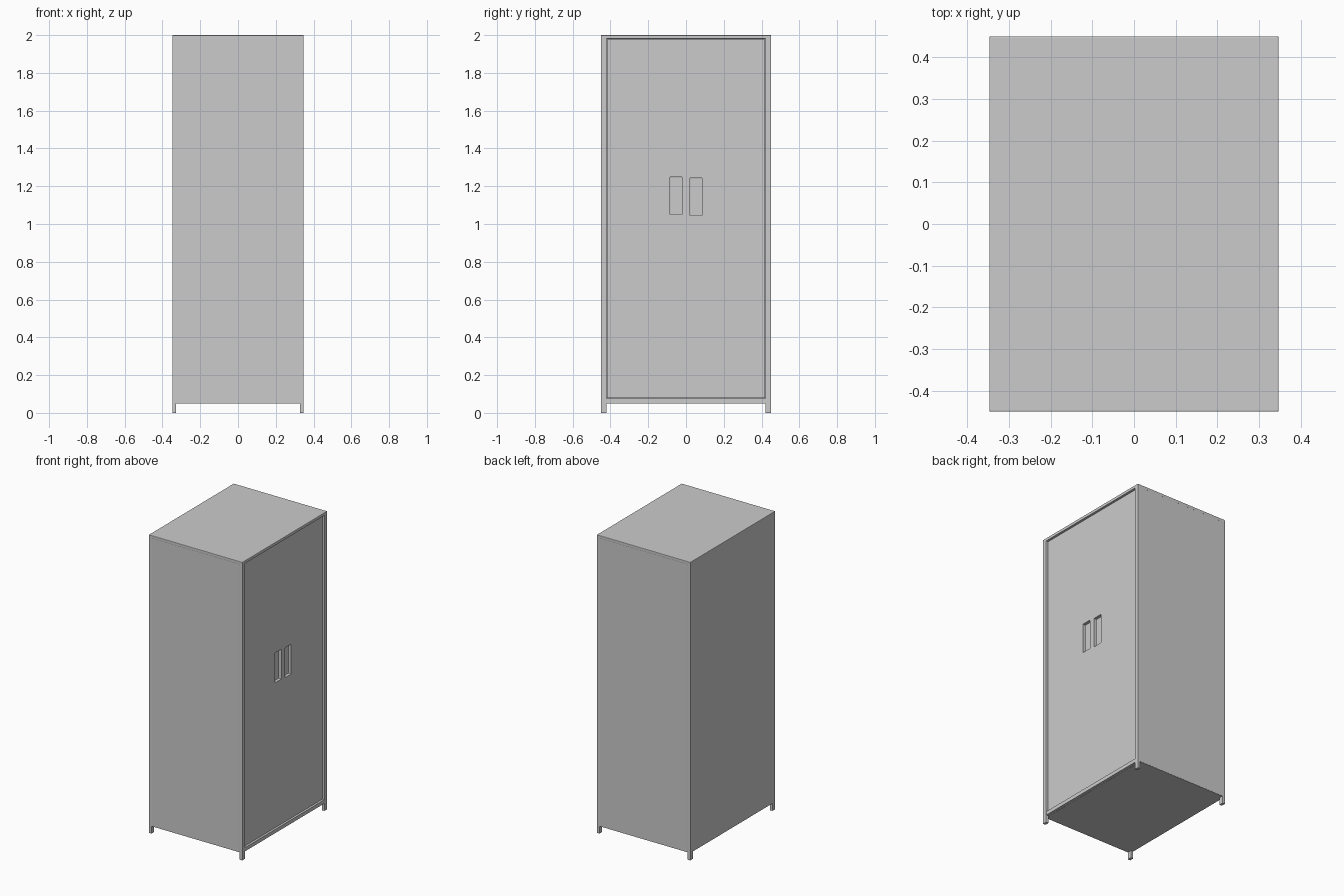
import bpy, bmesh

if "Cube" in bpy.data.objects:
    bpy.data.objects.remove(bpy.data.objects["Cube"])

X, Y, H = 0.347, 0.45, 2.0     # half depth, half width, height
FOOT = 0.05                    # clearance under the body
PX, PY = 0.02, 0.03            # post section
RECESS = 0.012                 # doors sit behind the frame
EPS = 0.001


def box(name, lo, hi, bevel=0.0):
    mesh = bpy.data.meshes.new(name)
    bm = bmesh.new()
    bmesh.ops.create_cube(bm, size=1)
    for v in bm.verts:
        v.co = [lo[i] + (v.co[i] + 0.5) * (hi[i] - lo[i]) for i in range(3)]
    if bevel:
        bmesh.ops.bevel(bm, geom=bm.edges[:], offset=bevel, segments=2,
                        profile=0.5, affect='EDGES')
    bm.to_mesh(mesh)
    bm.free()
    ob = bpy.data.objects.new(name, mesh)
    bpy.context.collection.objects.link(ob)
    return ob


# Corner posts, running down to form the feet
for sx, xn in ((-1, "back"), (1, "front")):
    for sy, yn in ((-1, "left"), (1, "right")):
        xs = sorted((sx * X, sx * (X - PX)))
        ys = sorted((sy * Y, sy * (Y - PY)))
        box(f"{xn}_{yn}_post", (xs[0], ys[0], 0), (xs[1], ys[1], H - EPS), 0.002)

# Side, back, top and bottom panels
for s, n in ((-1, "left"), (1, "right")):
    ys = sorted((s * (Y - EPS), s * (Y - 0.02)))
    box(f"{n}_side_panel", (-X + EPS, ys[0], FOOT), (X - 0.004, ys[1], H - 0.005))
box("back_panel", (-X + EPS, -Y + 0.01, FOOT), (-X + 0.02, Y - 0.01, H - 0.005))
box("top_panel", (-X, -Y, H - 0.02), (X, Y, H), 0.003)
box("bottom_panel", (-X + 2 * EPS, -Y + 2 * EPS, FOOT - EPS),
    (X - 0.02, Y - 2 * EPS, FOOT + 0.02))

# Rail beneath the doors
box("bottom_rail", (X - PX, -Y + PY, FOOT), (X - EPS, Y - PY, 0.075))

# Two doors meeting in the middle, each with a recessed finger pull
for s, n, z in ((-1, "left", 1.05), (1, "right", 1.044)):
    ys = sorted((0, s * (Y - PY - 0.003)))
    door = box(f"{n}_door", (X - 0.055, ys[0], 0.078),
               (X - RECESS, ys[1], H - 0.023))
    py = sorted((s * 0.02, s * 0.085))
    cutter = box(f"{n}_pull_cutter", (X - RECESS - 0.02, py[0], z),
                 (X + 0.05, py[1], z + 0.2), 0.003)
    cutter.hide_render = True
    cutter.hide_set(True)
    mod = door.modifiers.new("finger_pull", 'BOOLEAN')
    mod.operation = 'DIFFERENCE'
    mod.solver = 'EXACT'
    mod.object = cutter
